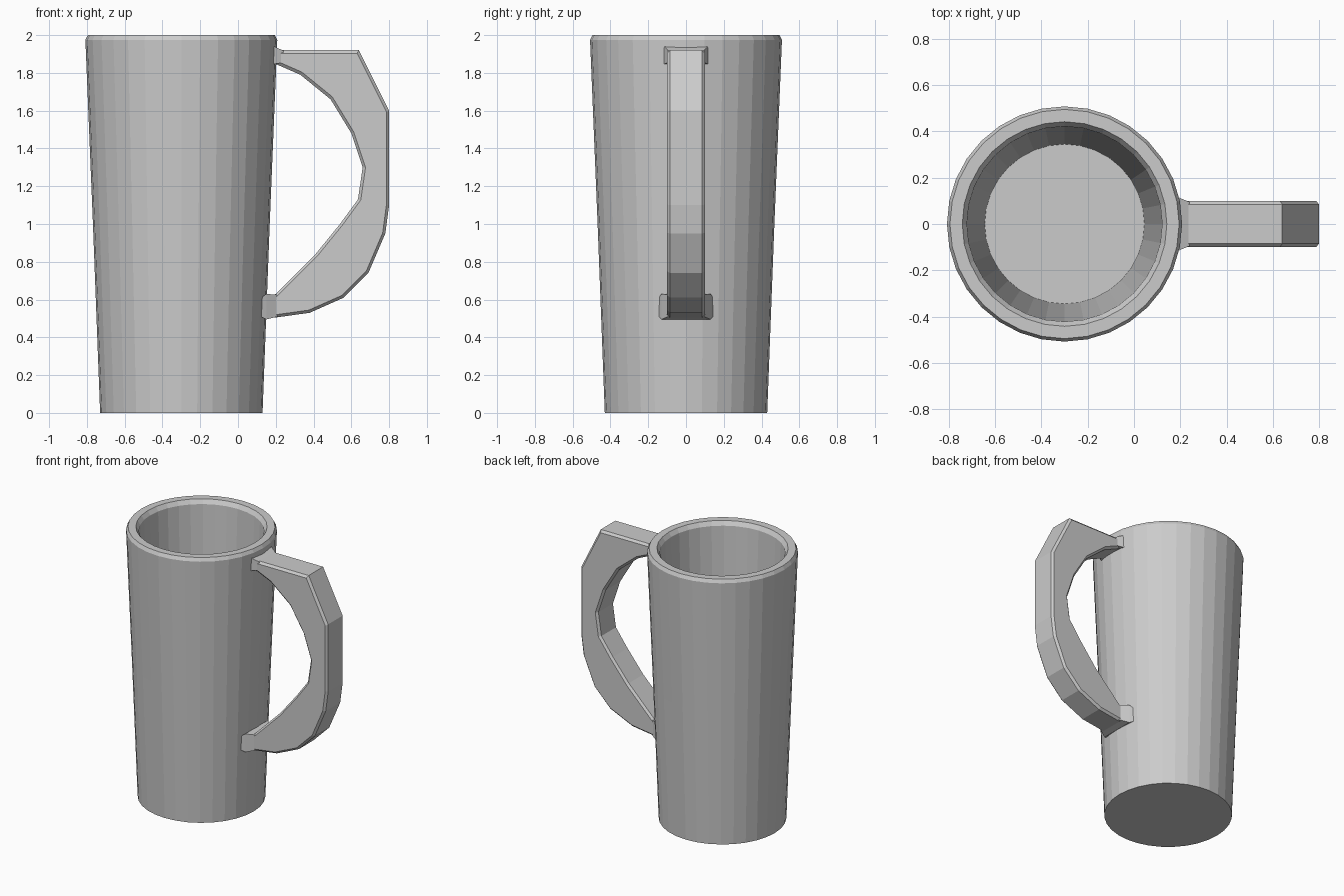
import bpy, bmesh, math

if "Cube" in bpy.data.objects:
    bpy.data.objects.remove(bpy.data.objects["Cube"])

CUP_X = -0.30
SIDES = 32


def make_object(name, bm):
    bmesh.ops.recalc_face_normals(bm, faces=bm.faces)
    mesh = bpy.data.meshes.new(name)
    bm.to_mesh(mesh)
    bm.free()
    obj = bpy.data.objects.new(name, mesh)
    bpy.context.collection.objects.link(obj)
    return obj


def loft(name, rings):
    """Join closed vertex rings in order and cap both ends."""
    bm = bmesh.new()
    loops = [[bm.verts.new(p) for p in ring] for ring in rings]
    n = len(rings[0])
    for a, b in zip(loops, loops[1:]):
        for i in range(n):
            j = (i + 1) % n
            bm.faces.new((a[i], a[j], b[j], b[i]))
    bm.faces.new(loops[0])
    bm.faces.new(loops[-1])
    return make_object(name, bm)


def circle(r, z):
    return [(CUP_X + r * math.cos(2 * math.pi * i / SIDES),
             r * math.sin(2 * math.pi * i / SIDES), z) for i in range(SIDES)]


# Tapered cup: outer wall, chamfered rim, inner wall, inside floor
cup_profile = [(0.43, 0), (0.468, 1.0), (0.508, 1.975), (0.495, 2.0),
               (0.442, 2.0), (0.422, 1.97), (0.345, 0.1)]
loft("cup_body", [circle(r, z) for r, z in cup_profile])

# Handle: straight top, angled corner, curved sweep back to the cup
outer = [(.17, 1.92), (.40, 1.92), (.64, 1.92), (.80, 1.60), (.80, 1.30), (.80, 1.10),
         (.78, .95), (.69, .74), (.56, .61), (.38, .53), (.20, .505), (.12, .52)]
inner = [(.17, 1.86), (.33, 1.79), (.49, 1.66), (.60, 1.48), (.66, 1.30), (.635, 1.13),
         (.54, 1.00), (.475, .92), (.41, .84), (.30, .73), (.20, .63), (.12, .59)]
W = 0.10
handle = loft("handle", [[(xo, -W, zo), (xo, W, zo), (xi, W, zi), (xi, -W, zi)]
                         for (xo, zo), (xi, zi) in zip(outer, inner)])
bevel = handle.modifiers.new("edge_chamfer", 'BEVEL')
bevel.width = 0.015
bevel.segments = 1
bevel.limit_method = 'ANGLE'
bevel.angle_limit = math.radians(70)


# Small flared collars where the handle meets the cup
def collar(name, *sections):
    loft(name, [[(x, -w, z0), (x, w, z0), (x, w, z1), (x, -w, z1)]
                for x, w, z0, z1 in sections])


collar("upper_handle_joint", (0.18, 0.12, 1.845, 1.945), (0.24, 0.095, 1.855, 1.918))
collar("lower_handle_joint", (0.11, 0.15, 0.515, 0.60), (0.15, 0.13, 0.495, 0.63),
       (0.21, 0.095, 0.51, 0.625))
